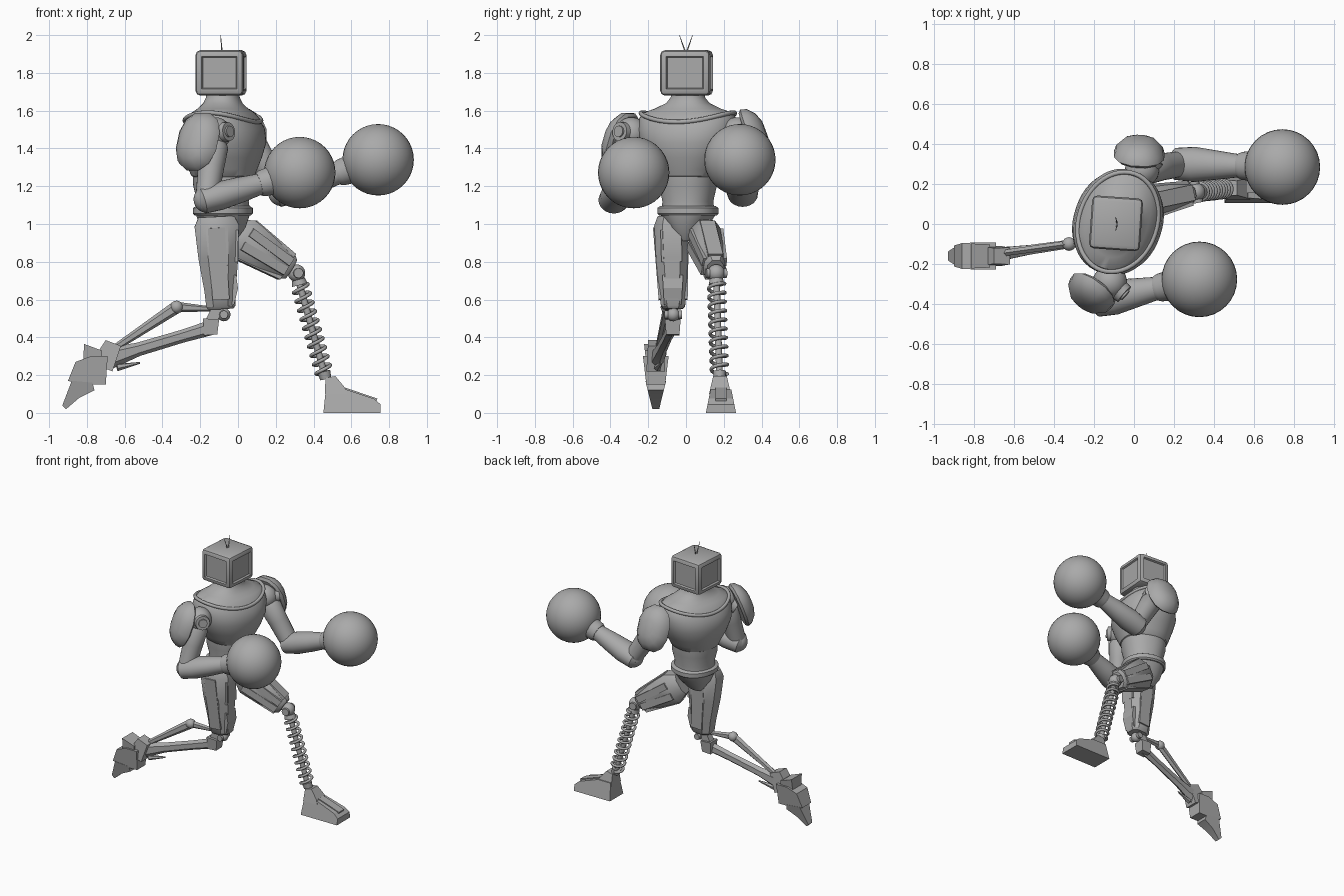
import bpy, bmesh, math
from mathutils import Vector, Matrix

if "Cube" in bpy.data.objects:
    bpy.data.objects.remove(bpy.data.objects["Cube"])

grey = bpy.data.materials.new("plain_grey")
grey.use_nodes = True
COLOUR = (0.4, 0.4, 0.4, 1)
grey.diffuse_color = COLOUR
grey.node_tree.nodes["Principled BSDF"].inputs["Base Color"].default_value = COLOUR


def finish(name, bm, angle=35):
    """Smooth shading with sharp edges, then link the object."""
    bmesh.ops.recalc_face_normals(bm, faces=bm.faces)
    for f in bm.faces:
        f.smooth = True
    for e in bm.edges:
        e.smooth = e.calc_face_angle(0) < math.radians(angle)
    mesh = bpy.data.meshes.new(name)
    bm.to_mesh(mesh)
    bm.free()
    mesh.materials.append(grey)
    ob = bpy.data.objects.new(name, mesh)
    bpy.context.collection.objects.link(ob)
    return ob


def loft(name, p0, p1, rings, sides=32, ref=(0, 0, 1), power=2, turn=0.0):
    """Skin through rings (t along the axis, half size along ref, half size across)."""
    p0, p1 = Vector(p0), Vector(p1)
    d = (p1 - p0).normalized()
    u = Vector(ref)
    u = (u - d * u.dot(d)).normalized()
    v = d.cross(u)
    bm = bmesh.new()
    loops = []
    for t, a, b in rings:
        ring = []
        for i in range(sides):
            w = 2 * math.pi * (i + turn) / sides
            c, s = math.cos(w), math.sin(w)
            c = math.copysign(abs(c) ** (2 / power), c)
            s = math.copysign(abs(s) ** (2 / power), s)
            ring.append(bm.verts.new(p0.lerp(p1, t) + u * a * c + v * b * s))
        loops.append(ring)
    for r, q in zip(loops, loops[1:]):
        for i in range(sides):
            j = (i + 1) % sides
            bm.faces.new((r[i], r[j], q[j], q[i]))
    bm.faces.new(loops[0])
    bm.faces.new(loops[-1])
    return finish(name, bm)


def rod(name, p0, p1, r0, r1=None, sides=12):
    return loft(name, p0, p1, [(0, r0, r0), (1, r1 or r0, r1 or r0)], sides, ref=(0.1, 0.3, 1))


def bar(name, p0, p1, a, b, ref=(0, 0, 1)):
    """Square bar with half sizes a along ref and b across."""
    k = math.sqrt(2)
    return loft(name, p0, p1, [(0, a * k, b * k), (1, a * k, b * k)], 4, ref, turn=0.5)


def ball(name, centre, r):
    bm = bmesh.new()
    bmesh.ops.create_uvsphere(bm, u_segments=32, v_segments=20, radius=r)
    bmesh.ops.translate(bm, vec=centre, verts=bm.verts)
    return finish(name, bm)


def prism(name, outline, y, low, high):
    """Side outline in x, z; the half width goes from low to high with height."""
    zs = [p[1] for p in outline]
    bm = bmesh.new()
    sides = []
    for s in (-1, 1):
        ring = []
        for x, z in outline:
            w = low + (high - low) * (z - min(zs)) / (max(zs) - min(zs))
            ring.append(bm.verts.new((x, y + s * w, z)))
        sides.append(ring)
        bm.faces.new(ring)
    for i in range(len(outline)):
        j = (i + 1) % len(outline)
        bm.faces.new((sides[0][i], sides[0][j], sides[1][j], sides[1][i]))
    return finish(name, bm, 15)


def wire(name, pts, r, closed=False):
    cu = bpy.data.curves.new(name, "CURVE")
    cu.dimensions = "3D"
    cu.bevel_depth, cu.bevel_resolution = r, 2
    cu.use_fill_caps = True
    sp = cu.splines.new("POLY")
    sp.points.add(len(pts) - 1)
    for p, co in zip(sp.points, pts):
        p.co = (*co, 1)
        p.radius = 1
    sp.use_cyclic_u, sp.use_smooth = closed, True
    cu.materials.append(grey)
    bpy.context.collection.objects.link(bpy.data.objects.new(name, cu))


# Head: bevelled box with recessed panels on its four sides
bm = bmesh.new()
bmesh.ops.create_cube(bm, size=1, matrix=Matrix.Diagonal((0.255, 0.265, 0.24, 1)))
bmesh.ops.bevel(bm, geom=bm.edges[:], offset=0.025, segments=2, affect="EDGES", profile=0.5)
bm.normal_update()
panels = [f for f in bm.faces if f.calc_area() > 0.02 and abs(f.normal.z) < 0.5]
bmesh.ops.inset_individual(bm, faces=panels, thickness=0.012, depth=0)
bmesh.ops.inset_individual(bm, faces=panels, thickness=0.008, depth=-0.012)
bmesh.ops.transform(bm, verts=bm.verts,
                    matrix=Matrix.Translation((-0.09, 0.003, 1.8)) @ Matrix.Rotation(-0.07, 4, "Z"))
finish("head", bm, 25)
for s in (-1, 1):
    rod("antenna", (-0.085, 0.005 * s, 1.915), (-0.092, 0.035 * s, 2.0), 0.004, 0.0015, 6)

# Torso, turned a little about the vertical
FACING = (math.cos(-0.33), math.sin(-0.33), 0)


def body(name, rings, x=-0.08, power=2.2):
    return loft(name, (x, 0.01, 0), (x, 0.01, 1), rings, 48, FACING, power)


body("chest", [(1.235, .13, .13), (1.255, .165, .16), (1.29, .18, .175), (1.35, .2, .22), (1.43, .222, .255),
               (1.5, .212, .268), (1.56, .18, .262), (1.59, .15, .24), (1.61, .125, .18),
               (1.64, .1, .115), (1.67, .088, .09), (1.7, .085, .085)])
body("abdomen", [(1.05, .145, .14), (1.12, .135, .132), (1.2, .155, .15), (1.28, .16, .15)])
body("belt", [(1.045, .145, .15), (1.055, .155, .16), (1.085, .155, .16), (1.095, .14, .145)])
body("pelvis", [(1.05, .14, .145), (0.98, .12, .1), (0.91, .07, .035)])
side = Vector((-FACING[1], FACING[0], 0))
rim = []
for i in range(48):
    c, s = math.cos(i * math.pi / 24), math.sin(i * math.pi / 24)
    rim.append(Vector((-0.08, 0.01, 1.54 + 0.05 * s * s)) + Vector(FACING) * 0.195 * c + side * 0.255 * s)
wire("collar_rim", rim, 0.012, True)

# Arms: joint, pad, upper arm, forearm and round glove
DOME = [(0, .9, .85), (0.15, 1, 1), (0.45, .95, .93), (0.8, .72, .68), (1, .4, .35)]


def arm(tag, shoulder, elbow, glove, pad, out):
    shoulder, elbow, glove = Vector(shoulder), Vector(elbow), Vector(glove)
    pad, out = Vector(pad), Vector(out).normalized()
    ball(tag + "_shoulder_joint", shoulder, 0.085)
    hub = Vector((0.75, 0.65 * (1 if out.y > 0 else -1), 0.1)).normalized()
    rod(tag + "_shoulder_hub", shoulder, shoulder + hub * 0.095, 0.058, 0.05, 24)
    rod(tag + "_shoulder_pin", shoulder, shoulder + hub * 0.105, 0.035, 0.03, 24)
    rod(tag + "_pad_mount", shoulder, pad, 0.06, 0.06, 16)
    loft(tag + "_shoulder_pad", pad, pad + out * 0.1,
         [(t, a * 0.165, b * 0.13) for t, a, b in DOME], 12, power=2.3, turn=0.5)
    loft(tag + "_upper_arm", shoulder, elbow,
         [(0.1, .06, .06), (0.2, .078, .075), (0.5, .07, .068), (0.8, .064, .066), (1, .06, .064)],
         24, ref=(1, 0, 0))
    ball(tag + "_elbow", elbow, 0.07)
    d = (glove - elbow).normalized()
    wrist = glove - d * 0.17
    loft(tag + "_forearm", elbow - d * 0.05, wrist,
         [(0, .045, .05), (0.06, .07, .08), (0.3, .076, .088), (0.6, .068, .072), (0.82, .058, .06),
          (1, .055, .055)], 24)
    loft(tag + "_glove_cuff", wrist - d * 0.06, glove,
         [(0, .062, .062), (0.08, .07, .07), (0.25, .074, .074), (0.4, .09, .09), (0.55, .12, .12)])
    ball(tag + "_glove", glove, 0.189)


arm("front_arm", (-0.12, -0.29, 1.48), (-0.165, -0.38, 1.13), (0.327, -0.277, 1.272),
    (-0.2, -0.325, 1.43), (-0.55, -0.75, 0.33))
arm("back_arm", (0.04, 0.27, 1.48), (0.23, 0.3, 1.165), (0.742, 0.285, 1.34),
    (0.025, 0.33, 1.45), (0.05, 0.9, 0.33))

# Rear leg: plated thigh, linkage shin, foot on its toes
loft("rear_thigh", (-0.115, -0.08, 1.04), (-0.09, -0.068, 0.55),
     [(0, .1, .075), (0.1, .125, .095), (0.45, .112, .09), (0.8, .088, .076), (0.97, .082, .068), (1, .07, .055)],
     8, ref=(1, 0, 0), power=2.6, turn=0.5)
for s in (-1, 1):
    bar("rear_thigh_side_plate", (-0.115, -0.08 + 0.083 * s, 0.98), (-0.09, -0.068 + 0.065 * s, 0.6),
        0.045, 0.012, (1, 0, 0))
bar("rear_thigh_front_plate", (-0.01, -0.08, 0.97), (-0.012, -0.075, 0.8), 0.012, 0.055, (1, 0, 0))
prism("rear_knee_guard", [(-0.06, .56), (-0.02, .575), (0.0, .66), (-0.01, .73), (-0.06, .73)], -0.07, 0.045, 0.055)
ball("rear_knee", (-0.075, -0.068, 0.52), 0.035)
rod("rear_knee_pin", (-0.075, -0.115, 0.52), (-0.075, -0.02, 0.52), 0.022)
prism("rear_knee_cup", [(-0.18, .41), (-0.11, .415), (-0.1, .495), (-0.185, .5)], -0.07, 0.035, 0.042)
bar("rear_knee_link", (-0.145, -0.068, 0.48), (-0.1, -0.068, 0.57), 0.03, 0.025)
loft("rear_shin", (-0.13, -0.072, 0.455), (-0.7, -0.155, 0.285),
     [(0, .04, .03), (0.3, .034, .024), (0.7, .036, .028), (0.86, .05, .035), (1, .062, .042)], 6)
linkage = [(-0.13, -0.075, 0.55), (-0.325, -0.1, 0.56), (-0.65, -0.145, 0.345)]
loft("rear_upper_link", linkage[0], linkage[1], [(0, .012, .014), (1, .028, .018)], 6)
loft("rear_lower_link", linkage[1], linkage[2], [(0, .034, .02), (1, .018, .018)], 6)
ball("rear_link_joint", linkage[1], 0.034)
rod("rear_shin_spur", (-0.64, -0.15, 0.24), (-0.52, -0.13, 0.265), 0.02, 0.005, 6)
for name, outline, low, high in (
        ("rear_ankle", [(-0.74, .25), (-0.665, .22), (-0.62, .355), (-0.7, .385), (-0.73, .34)], .05, .04),
        ("rear_heel_fin", [(-0.82, .26), (-0.72, .28), (-0.72, .33), (-0.815, .365)], .05, .062),
        ("rear_foot", [(-0.9, .17), (-0.84, .15), (-0.7, .15), (-0.69, .3), (-0.78, .3), (-0.86, .27)], .05, .068),
        ("rear_toe", [(-0.93, .04), (-0.91, .02), (-0.84, .08), (-0.76, .12), (-0.77, .16), (-0.88, .17)], .018, .055)):
    prism(name, outline, -0.16, low, high)

# Lead leg: plated thigh, coil spring shin, flat foot
hip, knee, ankle = Vector((0.0, 0.095, 0.94)), Vector((0.31, 0.16, 0.74)), Vector((0.465, 0.178, 0.18))
loft("lead_thigh", hip, knee,
     [(-0.1, .08, .06), (0.08, .118, .088), (0.5, .098, .078), (0.85, .075, .058), (0.9, .06, .045)],
     8, power=2.6, turn=0.5)
across = Vector((-0.2, 1, 0)).normalized()
lift = (knee - hip).cross(across).normalized() * -1
for s in (-1, 1):
    for h in (-1, 1):
        bar("lead_thigh_strip", hip.lerp(knee, 0.1) + across * 0.08 * s + lift * 0.042 * h,
            hip.lerp(knee, 0.83) + across * 0.053 * s + lift * 0.028 * h, 0.024, 0.012)
    bar("lead_thigh_ridge", hip.lerp(knee, 0.1) + lift * 0.105 * s,
        hip.lerp(knee, 0.83) + lift * 0.068 * s, 0.012, 0.04)
ball("lead_knee", knee, 0.046)
rod("lead_knee_pin", knee - across * 0.055, knee + across * 0.055, 0.026, sides=16)
rod("lead_shin_rod", knee, ankle, 0.018)
rod("spring_top_seat", knee.lerp(ankle, 0.06), knee.lerp(ankle, 0.11), 0.036, 0.042, 16)
rod("spring_lower_seat", knee.lerp(ankle, 0.93), ankle, 0.035, 0.03, 16)
d = (ankle - knee).normalized()
u = across - d * across.dot(d)
u.normalize()
v = d.cross(u)
TURNS, STEPS = 10, 20
coil = []
for i in range(TURNS * STEPS + 1):
    w = 2 * math.pi * i / STEPS
    coil.append(knee.lerp(ankle, 0.1 + 0.85 * i / (TURNS * STEPS)) + (u * math.cos(w) + v * math.sin(w)) * 0.043)
wire("shin_spring", coil, 0.0095)
prism("lead_foot", [(0.452, 0), (0.755, 0), (0.755, .045), (0.72, .075), (0.57, .125), (0.465, .125)], 0.185, .08, .055)
prism("lead_ankle", [(0.46, .1), (0.58, .1), (0.565, .135), (0.515, .195), (0.463, .185)], 0.18, .058, .036)
bar("lead_toe_ridge", (0.56, 0.185, 0.128), (0.735, 0.185, 0.068), 0.008, 0.03)
